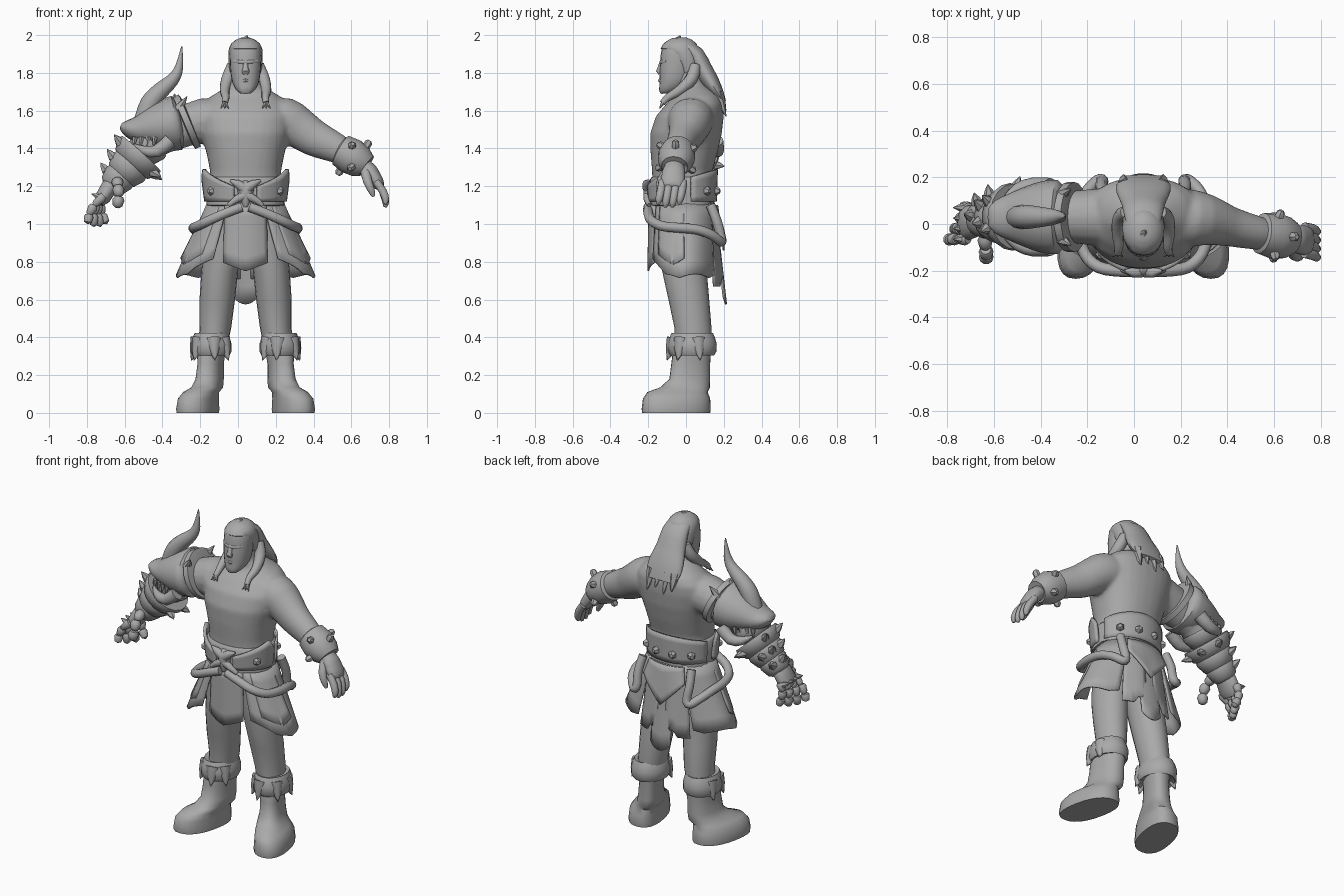
import bpy, bmesh, math
from mathutils import Vector as V

CX = 0.04  # body symmetry plane
grey = bpy.data.materials.new("grey")
grey.diffuse_color = (0.4, 0.4, 0.4, 1)


def make(name, verts, faces):
    me = bpy.data.meshes.new(name)
    me.from_pydata([tuple(v) for v in verts], [], faces)
    bm = bmesh.new()
    bm.from_mesh(me)
    bmesh.ops.recalc_face_normals(bm, faces=bm.faces)
    bm.to_mesh(me)
    bm.free()
    me.materials.append(grey)
    ob = bpy.data.objects.new(name, me)
    bpy.context.collection.objects.link(ob)
    return ob


def skin(name, rings):
    n, m = len(rings[0]), len(rings)
    f = [(i * n + j, i * n + (j + 1) % n, (i + 1) * n + (j + 1) % n, (i + 1) * n + j)
         for i in range(m - 1) for j in range(n)]
    f += [tuple(range(n)), tuple(range((m - 1) * n, m * n))]
    return make(name, [p for r in rings for p in r], f)


def loft(name, rings, n=24, e=1.0, shear=0.0):
    """Horizontal rings (x, y, z, rx, ry); e < 1 squares them off."""
    def sp(c):
        return math.copysign(abs(c) ** e, c)
    out = []
    for x, y, z, rx, ry in rings:
        r = []
        for j in range(n):
            a = math.tau * j / n
            dy = ry * sp(math.sin(a))
            r.append((x + rx * sp(math.cos(a)) - shear * dy, y + dy, z))
        out.append(r)
    return skin(name, out)


def limb(name, pts, n=14, ref=(0, 1, 0)):
    """Rings across a path, (x, y, z, r along ref, r across)."""
    P = [V(p[:3]) for p in pts]
    out = []
    for i, p in enumerate(pts):
        t = (P[min(i + 1, len(P) - 1)] - P[max(i - 1, 0)]).normalized()
        u = V(ref) - t * V(ref).dot(t)
        u.normalize()
        w = t.cross(u)
        out.append([P[i] + u * p[3] * math.cos(math.tau * j / n) + w * p[-1] * math.sin(math.tau * j / n)
                    for j in range(n)])
    return skin(name, out)


def smooth(pts, k=4):
    """Catmull-Rom resampling of path rows."""
    out = []
    for i in range(len(pts) - 1):
        a, b, c, d = (pts[min(max(i + o, 0), len(pts) - 1)] for o in (-1, 0, 1, 2))
        for s in range(k):
            t = s / k
            out.append(tuple(.5 * (2 * q + (r - p) * t + (2 * p - 5 * q + 4 * r - w) * t * t
                                   + (3 * q - p - 3 * r + w) * t ** 3) for p, q, r, w in zip(a, b, c, d)))
    return out + [pts[-1]]


def spike(name, a, b, r, n=6):
    d = V(b) - V(a)
    ref = (0, 1, 0) if abs(d.normalized().y) < 0.8 else (1, 0, 0)
    return limb(name, [(*a, r), (*(V(a) + d * 0.5), r * 0.65), (*b, 0.002)], n, ref)


def stud(name, p, d, r=0.018):
    p, d = V(p), V(d).normalized()
    ref = (0, 0, 1) if abs(d.z) < 0.8 else (1, 0, 0)
    return limb(name, [(*(p - d * r), r), (*(p + d * r * 0.6), r), (*(p + d * r * 1.2), r * 0.5)], 6, ref)


def sheet(name, s, a0, a1, top, bot, rt, rb, yc=-0.01, n=12, thick=0.01):
    """Curved cloth panel between angles a0, a1; top, bot give heights."""
    rows, m, vs = 6, n + 1, []
    for k in range(rows):
        for j in range(m):
            t, q = j / n, k / (rows - 1)
            a = math.radians(a0 + (a1 - a0) * t)
            rx, ry = (rt[i] + (rb[i] - rt[i]) * q for i in (0, 1))
            vs.append((CX + s * rx * math.cos(a), yc + ry * math.sin(a), top(t) + (bot(t) - top(t)) * q))
    ob = make(name, vs, [(k * m + j, k * m + j + 1, (k + 1) * m + j + 1, (k + 1) * m + j)
                         for k in range(rows - 1) for j in range(n)])
    md = ob.modifiers.new("thickness", "SOLIDIFY")
    md.thickness, md.offset = thick, 0


# torso, neck and both arms, blended into one skin
body = [loft("torso", [(CX, y, z, rx, ry) for z, rx, y, ry in (
    (1.03, .19, -.02, .15), (1.12, .195, -.02, .155), (1.28, .188, -.02, .16), (1.38, .208, -.01, .178),
    (1.48, .238, 0, .19), (1.57, .255, .02, .18), (1.63, .235, .045, .155), (1.675, .185, .06, .125),
    (1.705, .135, .05, .1), (1.74, .08, .02, .077), (1.82, .067, 0, .066))], 30, 0.88)]
body.append(limb("bare_arm", smooth([
    (.16, .03, 1.56, .12, .10), (.25, .025, 1.55, .122, .12), (.32, .015, 1.51, .108, .11),
    (.40, -.008, 1.457, .088, .099), (.48, -.028, 1.42, .078, .087), (.56, -.045, 1.38, .068, .072),
    (.66, -.06, 1.31, .047, .047)], 2), 20))
body.append(limb("bare_palm", [(.65, -.058, 1.32, .05, .045), (.70, -.065, 1.275, .064, .046),
                               (.735, -.07, 1.225, .068, .038), (.755, -.073, 1.19, .058, .028)], 14))
body.append(limb("armoured_arm", [
    (-.08, .03, 1.56, .12, .10), (-.17, .03, 1.55, .122, .12), (-.28, .03, 1.52, .112, .112),
    (-.42, .03, 1.45, .09, .09), (-.54, .03, 1.35, .08, .08), (-.67, .01, 1.21, .05, .05)], 16))
bpy.ops.object.select_all(action="DESELECT")
for ob in body:
    ob.select_set(True)
bpy.context.view_layer.objects.active = body[0]
bpy.ops.object.join()
md = body[0].modifiers.new("blend", "REMESH")
md.mode, md.voxel_size, md.use_smooth_shade = "VOXEL", 0.011, True
md = body[0].modifiers.new("soften", "SMOOTH")
md.factor, md.iterations = 0.5, 10

# fingers and thumb of the bare hand
for i in range(4):
    y = -.125 + .037 * i
    e = .015 * (i in (1, 2))
    limb("finger", smooth([(.73, y, 1.225, .021), (.766, y - .008, 1.175, .022), (.782, y - .018, 1.13 - e, .019),
                           (.778, y - .022, 1.105 - e, .009)], 2), 10)
limb("thumb", smooth([(.675, -.095, 1.28, .028), (.685, -.13, 1.23, .025), (.705, -.14, 1.18, .02),
                      (.718, -.14, 1.145, .009)], 2), 10)

# studded bracer
limb("bracer", [(.535, -.038, 1.395, .065, .06), (.545, -.04, 1.39, .088, .088), (.60, -.05, 1.358, .1, .098),
                (.65, -.057, 1.325, .09, .085), (.68, -.06, 1.305, .07, .065), (.67, -.06, 1.31, .04, .04)], 18)
t = V((.86, -.14, -.51)).normalized()
u = (V((0, 1, 0)) - t * t.y).normalized()
for k in range(6):
    a = math.tau * (k + .5) / 6
    d = u * math.cos(a) + t.cross(u) * math.sin(a)
    stud("bracer_stud", V((.61, -.051, 1.352)) + t * (.03 if k % 2 else -.025) + d * .097, d, .021)

# head and face
loft("head", smooth([(CX, y, z, rx, ry) for z, rx, y, ry in (
    (1.692, .028, -.11, .025), (1.71, .05, -.09, .052), (1.75, .07, -.065, .075), (1.80, .079, -.055, .085),
    (1.86, .083, -.047, .09), (1.92, .083, -.04, .09), (1.96, .066, -.04, .072), (1.985, .03, -.035, .035))], 2),
    20, 0.9)
limb("nose", [(CX, -.125, 1.865, .012, .012), (CX, -.138, 1.83, .014, .012), (CX, -.145, 1.81, .02, .014),
              (CX, -.138, 1.795, .016, .01)], 10, (1, 0, 0))
limb("brow", smooth([(CX - .062, -.10, 1.862, .01), (CX - .03, -.125, 1.858, .012), (CX, -.13, 1.857, .011),
                     (CX + .03, -.125, 1.858, .012), (CX + .062, -.10, 1.862, .01)], 2), 10)
limb("lips", [(CX - .028, -.125, 1.757, .006), (CX, -.138, 1.76, .01), (CX + .028, -.125, 1.757, .006)], 10)
limb("chin", [(CX, -.125, 1.73, .028, .016), (CX, -.128, 1.71, .026, .015), (CX, -.12, 1.692, .014, .01)],
     10, (1, 0, 0))

# hair: cap, long mane, pointed locks and front braids
loft("hair_cap", [(CX, y, z, rx, ry) for z, rx, y, ry in (
    (1.80, .083, .02, .05), (1.86, .09, .005, .075), (1.905, .091, -.015, .09), (1.93, .088, -.034, .1),
    (1.955, .076, -.032, .088), (1.975, .052, -.03, .062), (1.988, .018, -.025, .025))], 20)
limb("mane", smooth([(CX, -.01, 1.95, .07, .03), (CX, .05, 1.90, .085, .045), (CX, .09, 1.82, .095, .05),
                     (CX, .135, 1.745, .115, .045), (CX, .17, 1.69, .115, .032), (CX, .198, 1.645, .095, .016)], 2),
     18, (1, 0, 0))
for i in range(4):
    d = (i - 1.5) * .052
    spike("mane_lock", (CX + d, .165, 1.695), (CX + d * 1.1, .212, 1.60 - .03 * (i % 2)), .034)
spike("hair_tuft", (CX, -.04, 1.975), (CX + .01, -.03, 1.998), .02)

for s in (-1, 1):
    X = lambda d: CX + s * d
    limb("braid", smooth([(X(.07), .05, 1.84, .03), (X(.095), .03, 1.77, .034), (X(.11), -.03, 1.71, .027),
                          (X(.105), -.095, 1.67, .02), (X(.11), -.125, 1.64, .016)], 3), 10)
    for k in (-1, 0, 1):
        spike("braid_end", (X(.11), -.12, 1.645), (X(.11 + .022 * k), -.14, 1.612), .012)

    # legs, boots and cuffs
    loft("leg", [(X(d), y, z, rx, ry) for d, y, z, rx, ry in (
        (.10, -.02, 1.08, .1, .13), (.115, -.01, .9, .105, .13), (.137, -.008, .75, .097, .118),
        (.15, .015, .6, .094, .108), (.16, .037, .45, .084, .098), (.175, .035, .33, .075, .095))], 20)
    loft("boot", [(X(d), y, z, rx, ry) for d, y, z, rx, ry in (
        (.18, .035, .36, .075, .1), (.185, .025, .26, .065, .103), (.19, .02, .18, .07, .108),
        (.203, -.005, .135, .078, .132), (.235, -.045, .11, .088, .16), (.25, -.05, .075, .1, .178),
        (.253, -.052, .02, .106, .183), (.253, -.052, 0, .104, .18))], 24, 0.85, s * .2)
    loft("boot_cuff", [(X(.182), .033, z, rx, ry) for z, rx, ry in (
        (.32, .075, .098), (.305, .098, .116), (.325, .108, .128), (.365, .108, .13), (.40, .098, .12),
        (.422, .088, .11), (.415, .075, .09))], 20)
    for a in (-100, -35, 20, 215):
        c, w = s * math.cos(math.radians(a)), math.sin(math.radians(a))
        spike("cuff_tuft", (X(.182) + .07 * c, .03 + .09 * w, .39), (X(.182) + .112 * c, .03 + .132 * w, .278), .045, 8)

    # skirt panels
    jag = lambda t: .715 + .02 * abs(math.sin(t * 7)) + .4 * max(0, .25 - t)
    sheet("side_skirt", s, -62, 58, lambda t: 1.11, jag, (.2, .165), (.365, .185), n=20)
    sheet("skirt_overlap", s, -48, 0, lambda t: 1.09, lambda t: .78 + .1 * abs(t - .6),
          (.206, .17), (.34, .182), n=8)
    sheet("rear_skirt", s, 50, 84, lambda t: 1.1, lambda t: .67 + .04 * (t > .5), (.2, .165), (.27, .205), n=6)
    # rope loop hanging at the hip
    limb("hip_rope", smooth([(X(d), y, z, .026) for d, y, z in (
        (.02, -.2, 1.09), (.1, -.2, 1.06), (.19, -.185, 1.02), (.25, -.13, .99), (.275, -.04, .98),
        (.27, .06, .97), (.24, .14, .94), (.195, .185, .905), (.175, .185, .93), (.18, .165, 1.01),
        (.17, .13, 1.10))], 3), 10, (0, .3, 1))
    # raised belt wings and studs
    sheet("belt_wing", s, -74, 0, lambda t: 1.20 + .11 * t if t < .85 else 1.293 - .4 * (t - .85),
          lambda t: 1.12, (.225, .185), (.21, .178), -.02, 12, .018)
    for a in (-35, 45, 75):
        c, w = math.cos(math.radians(a)), math.sin(math.radians(a))
        stud("belt_stud", (X(.213 * c), -.02 + .178 * w, 1.175), (s * c, w, 0), .024)
    # buckle ornaments
    limb("buckle_horn", [(X(.01), -.2, 1.19, .03), (X(.045), -.208, 1.215, .022), (X(.08), -.2, 1.23, .006)], 10)
    limb("buckle_arm", [(X(.01), -.2, 1.15, .025), (X(.05), -.205, 1.13, .02), (X(.09), -.195, 1.10, .012)], 10)

# belt and buckle
loft("belt", [(CX, -.02, z, rx, ry) for z, rx, ry in (
    (1.095, .195, .16), (1.1, .208, .172), (1.16, .204, .17), (1.235, .205, .172), (1.25, .19, .16))], 28, .88)
sheet("back_belt", 1, 15, 165, lambda t: 1.25 + .04 * math.sin(t * math.pi), lambda t: 1.12,
      (.213, .183), (.21, .178), -.02, 16, .012)
loft("buckle", [(CX, -.19, z, rx, ry) for z, rx, ry in (
    (1.09, .012, .02), (1.13, .03, .032), (1.18, .045, .036), (1.215, .03, .03), (1.23, .01, .012))], 12)

# front tabard, back flap and tail
sheet("tabard", 1, -123, -57, lambda t: 1.11, lambda t: .75 + .09 * abs(t - .5),
      (.2, .188), (.215, .195), -.005, 10)
sheet("back_flap", 1, 55, 125, lambda t: 1.1, lambda t: .86 + .3 * abs(t - .5), (.21, .175), (.25, .21), n=10)
sheet("tail", 1, 70, 110, lambda t: 1.05, lambda t: .575 + .16 * (t - .5) ** 2, (.2, .168), (.2, .222), n=8)

# beast skull pauldron: ring, shell, horn, jaws and teeth
limb("shoulder_ring", [(-.25, .03, 1.55, .11, .11), (-.255, .03, 1.548, .15, .15), (-.285, .03, 1.535, .15, .15),
                       (-.29, .03, 1.533, .11, .11)], 20)
limb("beast_pauldron", smooth([(-.30, .03, 1.54, .12, .10), (-.325, .03, 1.535, .158, .145),
                               (-.40, .03, 1.52, .152, .132), (-.47, .03, 1.51, .128, .105),
                               (-.54, .03, 1.502, .098, .07), (-.595, .03, 1.512, .07, .04),
                               (-.62, .03, 1.522, .04, .015)], 2), 16)
limb("pauldron_horn", smooth([(-.50, .03, 1.55, .05), (-.465, .03, 1.64, .052), (-.41, .03, 1.705, .045),
                              (-.345, .03, 1.765, .034), (-.312, .03, 1.83, .022), (-.298, .03, 1.94, .003)], 3), 12)
spike("collar_spike", (-.34, .03, 1.61), (-.335, .03, 1.69), .05)
for y in (-.12, .18):
    k = y - .03
    spike("pauldron_point", (-.32, .03 + k * .6, 1.60), (-.27, .03 + k * .8, 1.675), .03)
    limb("jaw", smooth([(-.36, .03 + k * .85, 1.44, .04), (-.43, .03 + k * .9, 1.385, .035),
                        (-.50, .03 + k * .8, 1.39, .025), (-.55, .03 + k * .6, 1.42, .006)], 2), 10)
    for i in range(4):
        x = -.44 - .035 * i
        spike("tooth", (x, .03 + k * (.75 - .08 * i), 1.46), (x - .008, .03 + k * (.78 - .08 * i), 1.405), .016)

# flared forearm plates with outer spikes
A, B = V((-.46, .035, 1.43)), V((-.67, .02, 1.20))
t = (B - A).normalized()
u = (V((0, 1, 0)) - t * t.y).normalized()
w = t.cross(u)
for q, r, spikes in ((.1, .11, ()), (.36, .145, (20, 70, 120, 250, 300)), (.62, .112, (20, 60, 100)),
                     (.86, .088, (30, 80))):
    p = A.lerp(B, q)
    limb("forearm_plate", [(*(p - t * .03), r * .6), (*(p - t * .035), r * .97), (*(p - t * .015), r),
                           (*(p + t * .04), r * .82), (*(p + t * .055), r * .6)], 18)
    for a in spikes:
        d = u * math.cos(math.radians(a)) + w * math.sin(math.radians(a))
        if d.x > 0 and len(spikes) < 5:
            d -= w * 2 * d.dot(w)
        spike("forearm_spike", p + d * r * .88, p + d * (r + .04) - t * .01, .028)

# clawed gauntlet
limb("gauntlet_palm", [(-.645, .015, 1.24, .055, .05), (-.685, .01, 1.19, .07, .045), (-.715, .005, 1.14, .075, .042),
                       (-.735, 0, 1.11, .06, .025)], 14)
for i in range(4):
    y = -.065 + .045 * i
    pts = [(-.71, y, 1.15), (-.745, y, 1.10), (-.755, y, 1.05), (-.745, y - .005, .985 + .015 * (i in (0, 3)))]
    pts = [V((x - .034 * (1.5 - i) * k / 3, yy, z)) for k, (x, yy, z) in enumerate(pts)]
    for k in range(3):
        a, b = pts[k], pts[k + 1]
        limb("gauntlet_finger", [(*a, .02), (*a.lerp(b, .25), .027), (*a.lerp(b, .8), .021),
                                 (*b, .014 if k < 2 else .003)], 10)
    spike("knuckle_spike", (-.73, y, 1.14), (-.775, y, 1.16), .02)
pts = [V(p) for p in ((-.64, -.05, 1.23), (-.635, -.11, 1.20), (-.63, -.14, 1.145), (-.64, -.145, 1.085))]
for a, b in zip(pts, pts[1:]):
    limb("gauntlet_thumb", [(*a, .022), (*a.lerp(b, .3), .032), (*a.lerp(b, .8), .026), (*b, .01)], 10, (1, 0, 0))

bpy.ops.object.select_all(action="SELECT")
bpy.context.view_layer.objects.active = bpy.context.selected_objects[0]
bpy.ops.object.shade_smooth_by_angle(angle=math.radians(46))
